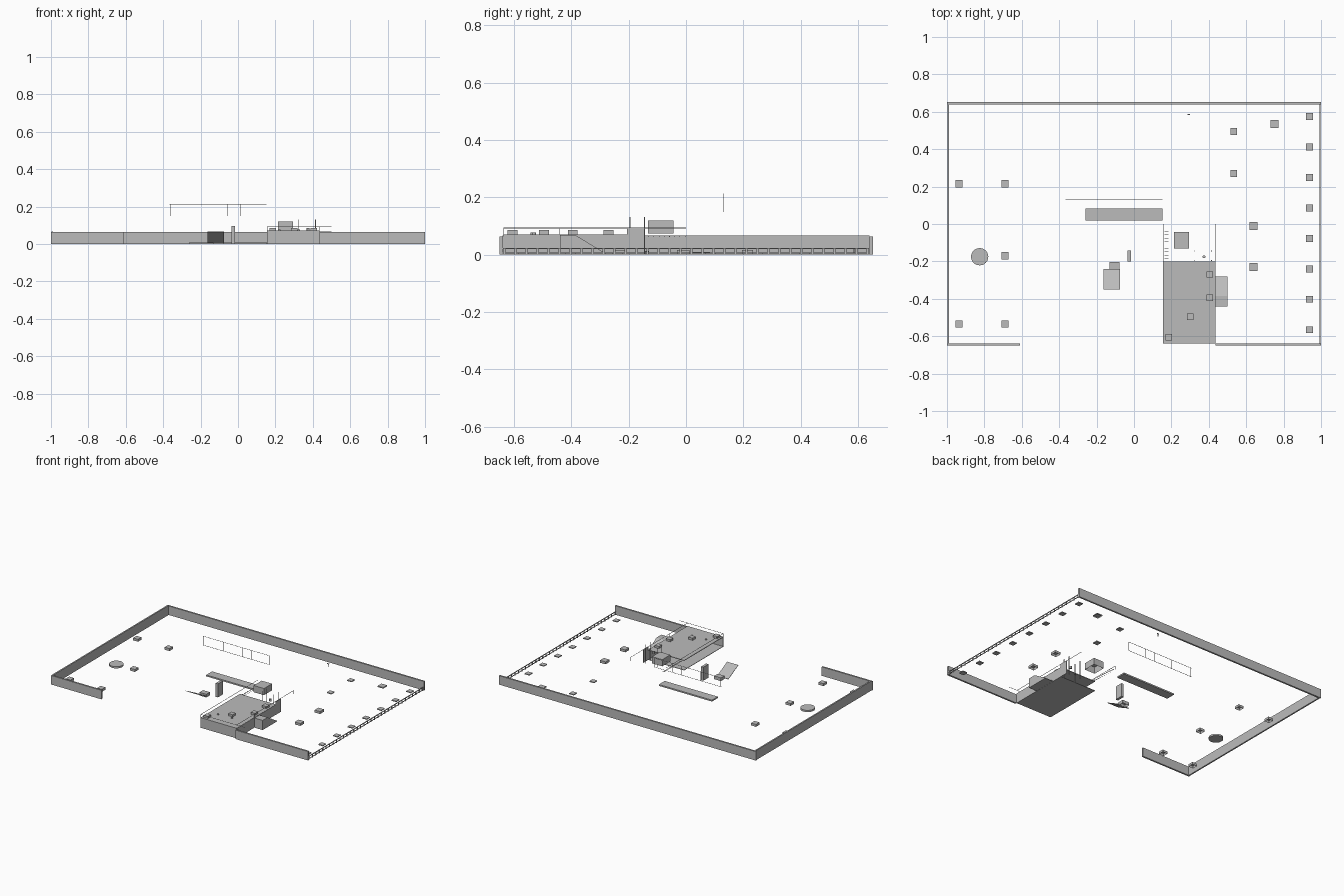
import bpy, bmesh, math

grey = bpy.data.materials.new("plain grey")
grey.diffuse_color = (0.5, 0.5, 0.5, 1)


def finish(name, bm):
    bmesh.ops.recalc_face_normals(bm, faces=bm.faces)
    me = bpy.data.meshes.new(name)
    bm.to_mesh(me)
    bm.free()
    me.materials.append(grey)
    ob = bpy.data.objects.new(name, me)
    bpy.context.collection.objects.link(ob)
    return ob


def box(name, x0, x1, y0, y1, z0, z1, open_bottom=False):
    bm = bmesh.new()
    bmesh.ops.create_cube(bm, size=1)
    for v in bm.verts:
        v.co.x = x1 if v.co.x > 0 else x0
        v.co.y = y1 if v.co.y > 0 else y0
        v.co.z = z1 if v.co.z > 0 else z0
    if open_bottom:
        low = [f for f in bm.faces if f.calc_center_median().z < z0 + 1e-5]
        bmesh.ops.delete(bm, geom=low, context='FACES_ONLY')
    return finish(name, bm)


def block(name, x, y, size, z0, z1, open_bottom=False):
    h = size / 2
    return box(name, x - h, x + h, y - h, y + h, z0, z1, open_bottom)


def drum(name, x, y, r, z0, z1, sides=32):
    bm = bmesh.new()
    bmesh.ops.create_cone(bm, cap_ends=True, segments=sides, radius1=r, radius2=r, depth=z1 - z0)
    bmesh.ops.translate(bm, vec=(x, y, (z0 + z1) / 2), verts=bm.verts)
    return finish(name, bm)


def side_profile(name, x0, x1, pts):
    """Extrude a (y, z) outline along x."""
    bm = bmesh.new()
    f = bm.faces.new([bm.verts.new((x0, y, z)) for y, z in pts])
    ext = bmesh.ops.extrude_face_region(bm, geom=[f])
    bmesh.ops.translate(bm, vec=(x1 - x0, 0, 0),
                        verts=[g for g in ext["geom"] if isinstance(g, bmesh.types.BMVert)])
    return finish(name, bm)


# Boundary walls
box("back_wall", -1, 1, 0.64, 0.652, 0, 0.063)
box("left_wall", -0.998, -0.988, -0.64, 0.64, 0, 0.067)
box("front_wall_left", -1, -0.61, -0.65, -0.638, 0, 0.063)
box("front_wall_right", 0.435, 1, -0.65, -0.638, 0, 0.063)

# Low barrier on the right side
box("barrier_top_rail", 0.993, 0.998, -0.638, 0.64, 0.02, 0.024)
box("barrier_bottom_rail", 0.993, 0.998, -0.638, 0.64, 0.004, 0.007)
for i in range(34):
    y = -0.633 + i * 1.266 / 33
    box("barrier_post", 0.993, 0.998, y - 0.003, y + 0.003, 0, 0.02)

# Raised deck: floor, top, front and right walls
box("deck_floor", 0.155, 0.435, -0.635, -0.2, 0, 0.003)
box("deck_top", 0.155, 0.435, -0.635, -0.2, 0.067, 0.071)
box("deck_front_wall", 0.155, 0.435, -0.638, -0.634, 0, 0.071)
box("deck_right_wall", 0.432, 0.436, -0.635, -0.2, 0, 0.07)
box("deck_back_panel", 0.434, 0.437, -0.205, -0.145, 0, 0.093)

# Thin deck railings
R = 0.0008
for x in (0.156, 0.434):
    box("deck_side_rail", x - R, x + R, -0.637, 0, 0.092, 0.094)
    for y in (-0.636, -0.44, -0.2, 0):
        block("rail_post", x, y, 0.0016, 0.068, 0.093)
box("deck_front_rail", 0.156, 0.5, -0.637, -0.6355, 0.092, 0.094)

# Landing and ramp beside the deck
side_profile("landing_ramp", 0.437, 0.5,
             [(-0.44, 0), (-0.44, 0.068), (-0.385, 0.068), (-0.28, 0.004), (-0.28, 0)])

# Open treads behind the deck
for i in range(11):
    y = -0.185 + i * 0.0182
    box("tread", 0.163, 0.184, y - 0.001, y + 0.001, 0.062, 0.065)

# Tall posts behind the deck
for x, y in ((0.325, -0.145), (0.325, -0.195), (0.415, -0.145), (0.415, -0.195)):
    block("tall_post", x, y, 0.004, 0.0, 0.132)
drum("short_column", 0.375, -0.175, 0.008, 0.07, 0.085, 16)

# Seats on the deck
for x, y in ((0.405, -0.27), (0.405, -0.395), (0.3, -0.495), (0.185, -0.605)):
    block("deck_table", x, y, 0.034, 0.071, 0.086)
for x, y in ((0.22, -0.535), (0.325, -0.53)):
    drum("deck_stool", x, y, 0.007, 0.071, 0.077, 12)

# Raised open box
box("raised_box", 0.215, 0.295, -0.132, -0.043, 0.073, 0.12, True)

# Ground tables
for x, y in ((-0.935, 0.215), (-0.69, 0.215), (-0.69, -0.17), (-0.935, -0.535), (-0.69, -0.535)):
    block("left_table", x, y, 0.038, 0, 0.017, True)
for x, y in ((0.64, -0.01), (0.64, -0.23), (0.75, 0.535)):
    block("large_table", x, y, 0.043, 0, 0.017 if y < 0 else 0.008, True)

# Low pads on the right
for i in range(8):
    block("right_pad", 0.938, 0.575 - i * 0.163, 0.036, 0, 0.006)
for y in (0.495, 0.27):
    block("inner_pad", 0.533, y, 0.036, 0, 0.006)

# Round platform
drum("round_platform", -0.825, -0.175, 0.046, 0, 0.012)

# Long low bench
box("long_bench", -0.26, 0.153, 0.018, 0.083, 0, 0.01)

# Upright panel, small box and sloping board
box("upright_panel", -0.035, -0.017, -0.2, -0.143, 0, 0.095)
box("small_box", -0.13, -0.077, -0.243, -0.203, 0, 0.022, True)
side_profile("sloping_board", -0.162, -0.075,
             [(-0.35, 0.066), (-0.35, 0.063), (-0.24, 0.006), (-0.24, 0.009)])

# Hanging wire frame
for z in (0.15, 0.213):
    box("frame_rail", -0.365, 0.153, 0.129, 0.131, z - R, z + R)
for x in (-0.362, -0.203, -0.058, 0.015, 0.152):
    box("frame_bar", x - R, x + R, 0.129, 0.131, 0.15, 0.213)

# Small signpost at the back
block("signpost", 0.293, 0.585, 0.004, 0, 0.022)
box("signpost_arm", 0.286, 0.3, 0.583, 0.587, 0.018, 0.022)
